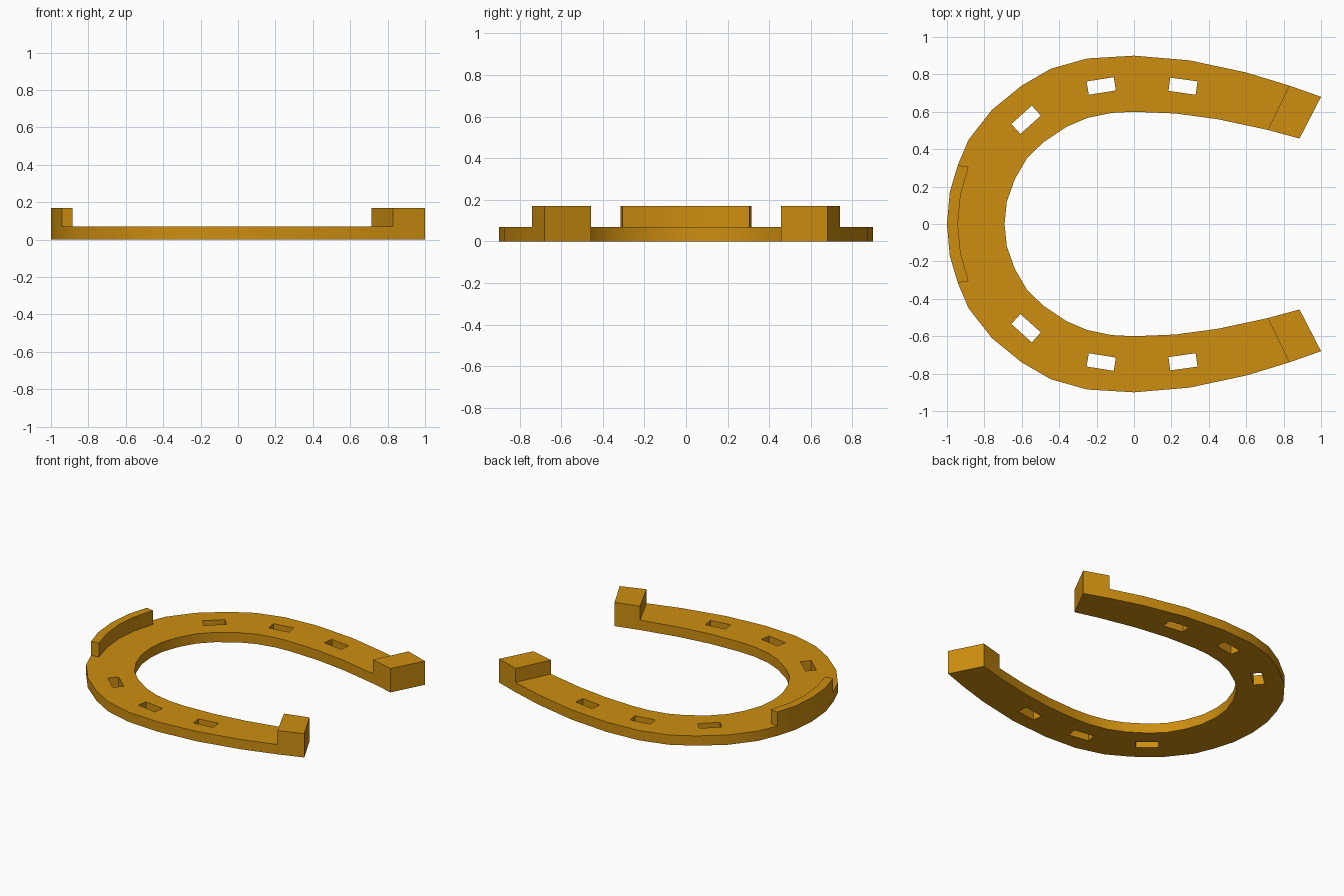
import bpy, bmesh, math
from mathutils import Matrix

if "Cube" in bpy.data.objects:
    bpy.data.objects.remove(bpy.data.objects["Cube"])

BASE, TALL = 0.07, 0.17

gold = bpy.data.materials.new("golden_brass")
gold.diffuse_color = (0.61, 0.27, 0.005, 1)
gold.use_nodes = True
gold.node_tree.nodes["Principled BSDF"].inputs["Base Color"].default_value = gold.diffuse_color

# half outlines from toe (-x) to heel (+x)
OUTER = [(-1, 0), (-.985, .17), (-.942, .315), (-.885, .45), (-.76, .61), (-.6, .74), (-.445, .83),
         (-.25, .885), (0, .9), (.295, .875), (.6, .81), (.83, .74), (1, .68)]
INNER = [(-.692, 0), (-.68, .12), (-.637, .24), (-.573, .35), (-.487, .435), (-.36, .52), (-.25, .567),
         (-.12, .594), (0, .6), (.22, .591), (.45, .56), (.715, .503), (.885, .457)]
CLIP = [(-.942, 0), (-.927, .155), (-.885, .305)]


def mirrored(pts):
    return [(x, -y) for x, y in reversed(pts[1:])] + list(pts)


def band(name, outer, inner, z0, z1, end_z=None):
    """Solid strip between two outlines; the last quads may be raised to end_z."""
    outer, inner = mirrored(outer), mirrored(inner)
    bm = bmesh.new()
    a = [bm.verts.new((x, y, z0)) for x, y in outer]
    b = [bm.verts.new((x, y, z0)) for x, y in inner]
    faces = [bm.faces.new((a[i], b[i], b[i + 1], a[i + 1])) for i in range(len(a) - 1)]
    bmesh.ops.recalc_face_normals(bm, faces=faces)

    def lift(fs, dz):
        r = bmesh.ops.extrude_face_region(bm, geom=fs, use_keep_orig=True)
        vs = [g for g in r["geom"] if isinstance(g, bmesh.types.BMVert)]
        bmesh.ops.translate(bm, verts=vs, vec=(0, 0, dz))
        return [g for g in r["geom"] if isinstance(g, bmesh.types.BMFace)]

    top = lift(faces, z1 - z0)
    if end_z:
        top.sort(key=lambda f: f.calc_center_median().x)
        ends = top[-2:]
        lift(ends, end_z - z1)
        bmesh.ops.delete(bm, geom=ends, context='FACES_ONLY')
    bmesh.ops.recalc_face_normals(bm, faces=bm.faces[:])
    me = bpy.data.meshes.new(name)
    bm.to_mesh(me)
    bm.free()
    me.materials.append(gold)
    ob = bpy.data.objects.new(name, me)
    bpy.context.collection.objects.link(ob)
    return ob


shoe = band("shoe_body", OUTER, INNER, 0, BASE, TALL)
clip = band("toe_clip", OUTER[:3], CLIP, BASE, TALL)

# nail holes: x, y, turn in degrees, mirrored across y
bm = bmesh.new()
for x, y, deg in [(-.577, .557, 42), (-.175, .738, 9), (.262, .737, -8)]:
    for s in (1, -1):
        m = (Matrix.Translation((x, s * y, BASE / 2)) @ Matrix.Rotation(math.radians(s * deg), 4, 'Z')
             @ Matrix.Diagonal((.147, .072, .3, 1)))
        bmesh.ops.create_cube(bm, size=1, matrix=m)
me = bpy.data.meshes.new("nail_hole_cutter")
bm.to_mesh(me)
bm.free()
me.materials.append(gold)
cutter = bpy.data.objects.new("nail_hole_cutter", me)
bpy.context.collection.objects.link(cutter)
cutter.hide_render = True

mod = shoe.modifiers.new("nail_holes", 'BOOLEAN')
mod.operation, mod.solver, mod.object = 'DIFFERENCE', 'EXACT', cutter
bpy.context.view_layer.objects.active = shoe
shoe.select_set(True)
bpy.ops.object.modifier_apply(modifier=mod.name)
bpy.data.objects.remove(cutter)

# smooth curved walls, sharp corners
clip.select_set(True)
bpy.ops.object.shade_smooth_by_angle(angle=math.radians(30))
